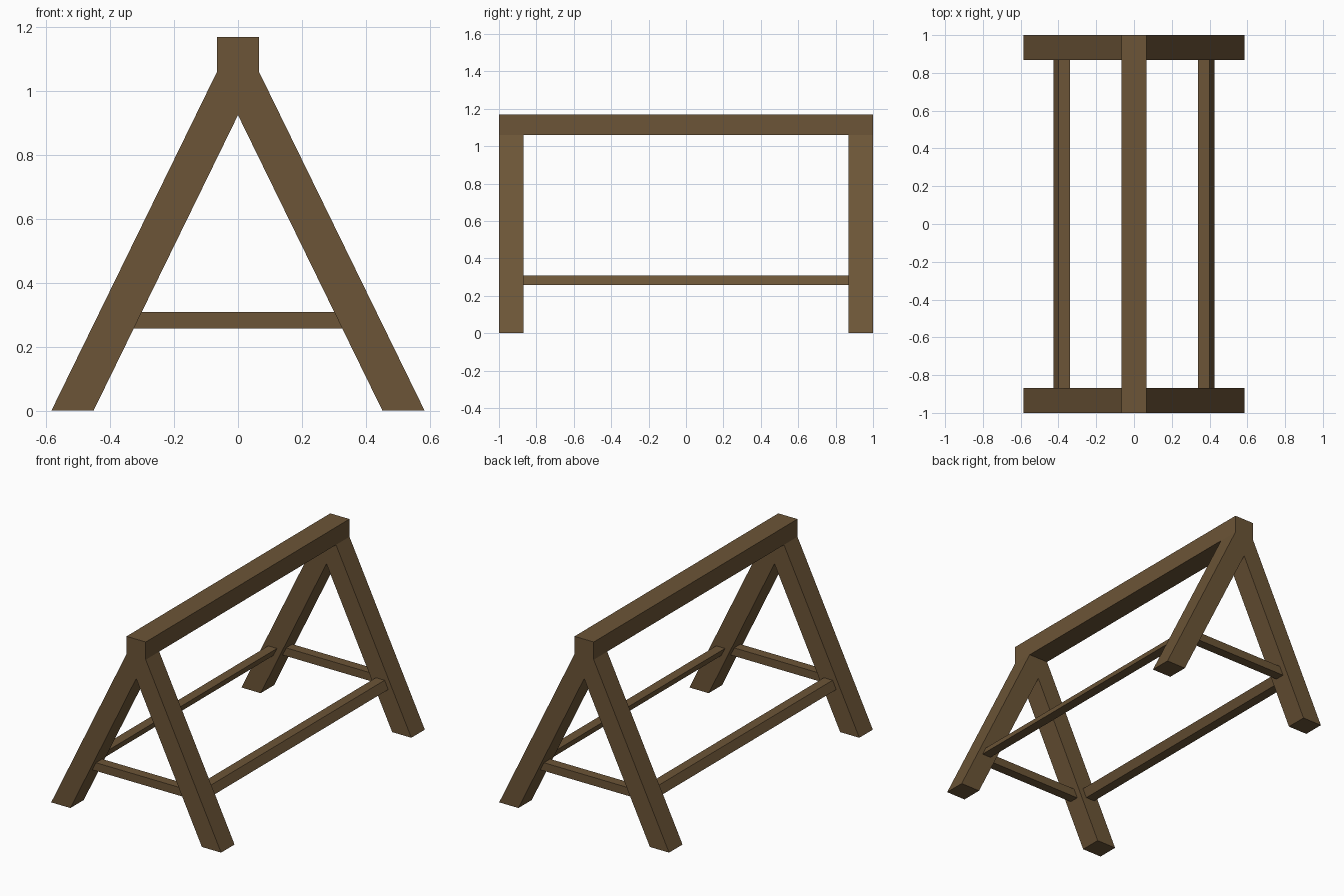
import bpy, bmesh

if "Cube" in bpy.data.objects:
    bpy.data.objects.remove(bpy.data.objects["Cube"])

wood = bpy.data.materials.new("wood")
wood.diffuse_color = (0.15, 0.09, 0.038, 1)
wood.use_nodes = True
wood.node_tree.nodes["Principled BSDF"].inputs["Base Color"].default_value = wood.diffuse_color

SLOPE = 0.4887                 # sideways run of a leg per unit of height
OUT, INN = 0.584, 0.452        # outer and inner foot positions
LOW, HIGH = 0.257, 0.308       # rail heights
BEAM_Z, TOP, HALF = 1.06, 1.17, 0.066


def prism(name, profile, y0, y1):
    """Extrude an (x, z) profile from y0 to y1."""
    bm = bmesh.new()
    face = bm.faces.new([bm.verts.new((x, y0, z)) for x, z in profile])
    new = bmesh.ops.extrude_face_region(bm, geom=[face])["geom"]
    verts = [g for g in new if isinstance(g, bmesh.types.BMVert)]
    bmesh.ops.translate(bm, verts=verts, vec=(0, y1 - y0, 0))
    bmesh.ops.recalc_face_normals(bm, faces=bm.faces)
    mesh = bpy.data.meshes.new(name)
    bm.to_mesh(mesh)
    bm.free()
    mesh.materials.append(wood)
    obj = bpy.data.objects.new(name, mesh)
    bpy.context.collection.objects.link(obj)
    return obj


def symmetric(half):
    """Complete a right-hand profile with its mirror image."""
    return half + [(-x, z) for x, z in reversed(half) if x > 0]


# Ridge beam
prism("ridge_beam", symmetric([(HALF, BEAM_Z), (HALF, TOP)]), -1, 1)

# End frames and their cross rails
leg_pair = symmetric([(0, INN / SLOPE), (INN, 0), (OUT, 0), (HALF, BEAM_Z)])
cross = symmetric([(INN - SLOPE * LOW, LOW), (INN - SLOPE * HIGH, HIGH)])
for end, s in (("front", -1), ("back", 1)):
    prism(end + "_leg_pair", leg_pair, s * 0.868, s)
    prism(end + "_cross_rail", cross, s * 0.904, s * 0.964)

# Long side rails, slanted to follow the legs
for side, s in (("left", -1), ("right", 1)):
    profile = [(s * x, z) for x, z in
               ((0.365, LOW), (0.425, LOW), (0.40, HIGH), (0.34, HIGH))]
    prism(side + "_side_rail", profile, -0.868, 0.868)
